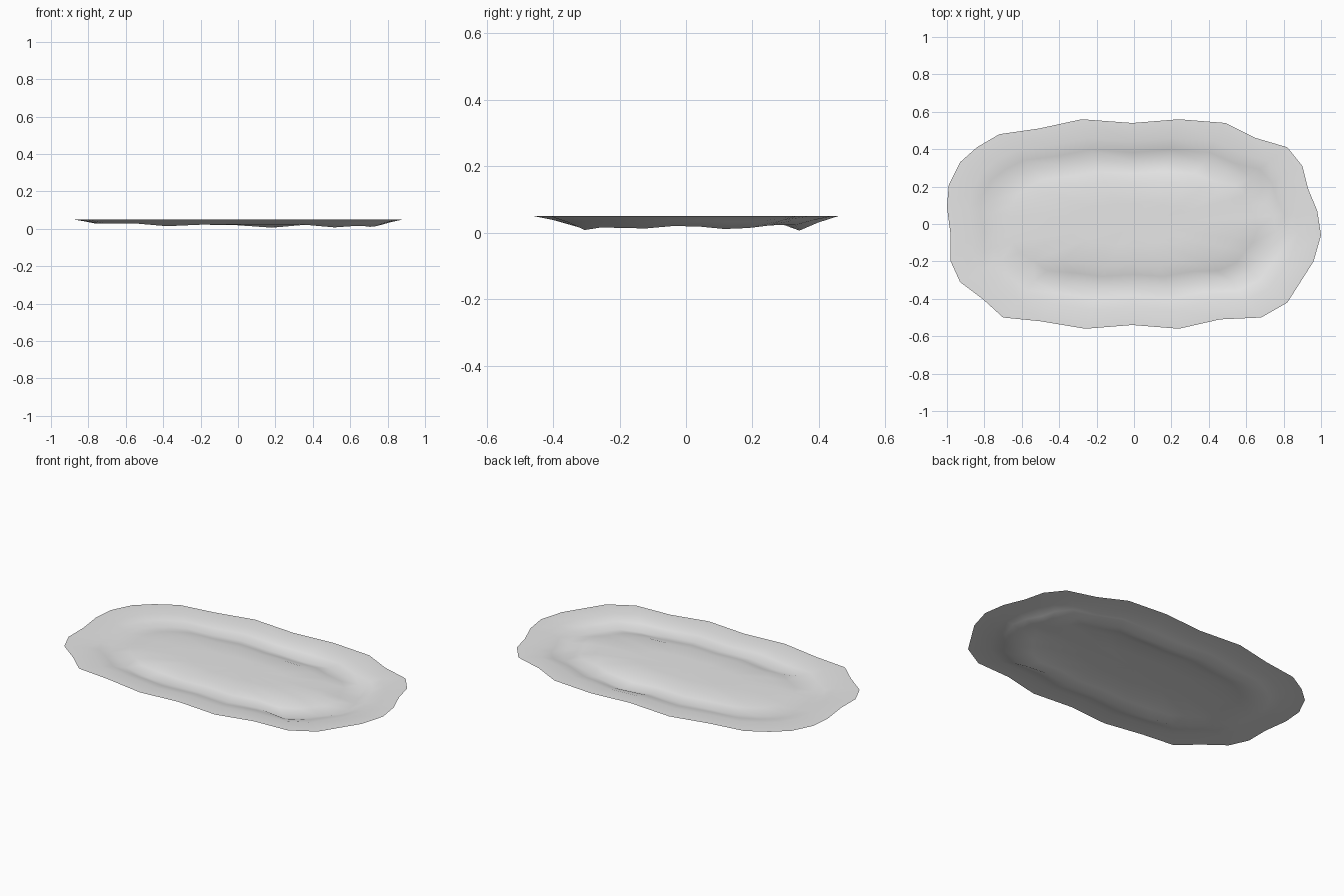
import bpy
import bmesh
import math

default_cube = bpy.data.objects.get("Cube")
if default_cube:
    bpy.data.objects.remove(default_cube, do_unlink=True)

RIM_HEIGHT = 0.05

# Irregular outer edge, clockwise from the back middle
outline = [
    (-.01, .54), (.24, .56), (.49, .54), (.65, .46), (.82, .41), (.9, .31),
    (.93, .19), (.98, .07), (1, -.06), (.96, -.2), (.89, -.31), (.82, -.42),
    (.68, -.5), (.46, -.51), (.24, -.56), (-.01, -.54), (-.26, -.56),
    (-.5, -.52), (-.7, -.5), (-.81, -.4), (-.93, -.31), (-.98, -.2),
    (-.98, -.06), (-1, .09), (-.99, .21), (-.93, .33), (-.84, .41),
    (-.72, .48), (-.51, .51), (-.28, .56),
]

# Rings from edge to middle: x scale, y scale, share of the trough depth
rings = [
    (1, 1, 0), (.88, .82, 0), (.82, .71, .45), (.76, .61, 1),
    (.66, .5, .5), (.55, .4, .05), (.3, .2, .05),
]

# Deeper hollows along the trough: x, y, extra depth
hollows = [
    (.13, .34, .022), (.54, -.31, .016), (.72, .14, .013),
    (.73, -.16, .012), (-.36, -.32, .009),
]


def trough_depth(x, y):
    """Depth of the trough below the rim, shallower towards the right side."""
    depth = 0.027 if x > -0.4 else 0.022
    for hx, hy, extra in hollows:
        depth += extra * math.exp(-((x - hx) ** 2 + (y - hy) ** 2) / 0.01)
    return min(depth, RIM_HEIGHT)


def make_material(name, colour):
    material = bpy.data.materials.new(name)
    material.use_nodes = True
    material.diffuse_color = colour
    shader = next(n for n in material.node_tree.nodes if n.type == "BSDF_PRINCIPLED")
    shader.inputs["Base Color"].default_value = colour
    return material


def build_ground_patch():
    """Open sheet with a flat rim, a sunken ring and a raised middle."""
    bm = bmesh.new()
    loops = []
    for scale_x, scale_y, share in rings:
        loop = []
        for x, y in outline:
            px, py = x * scale_x, y * scale_y
            drop = share * trough_depth(x * .76, y * .61)
            loop.append(bm.verts.new((px, py, RIM_HEIGHT - drop)))
        loops.append(loop)

    # Join neighbouring rings
    count = len(outline)
    for outer, inner in zip(loops, loops[1:]):
        for i in range(count):
            j = (i + 1) % count
            bm.faces.new((outer[i], inner[i], inner[j], outer[j]))

    # Close the middle
    centre = bm.verts.new((0, 0, RIM_HEIGHT))
    for i in range(count):
        bm.faces.new((loops[-1][i], centre, loops[-1][(i + 1) % count]))

    bmesh.ops.recalc_face_normals(bm, faces=bm.faces)
    bm.normal_update()
    if sum(face.normal.z for face in bm.faces) < 0:
        bmesh.ops.reverse_faces(bm, faces=bm.faces)

    mesh = bpy.data.meshes.new("ground_patch")
    bm.to_mesh(mesh)
    bm.free()
    patch = bpy.data.objects.new("ground_patch", mesh)
    bpy.context.collection.objects.link(patch)
    return patch


patch = build_ground_patch()
patch.data.materials.append(make_material("light grey", (0.8, 0.8, 0.8, 1)))

# Smooth shading
bpy.ops.object.select_all(action="DESELECT")
patch.select_set(True)
bpy.context.view_layer.objects.active = patch
bpy.ops.object.shade_smooth_by_angle(angle=math.radians(40))
